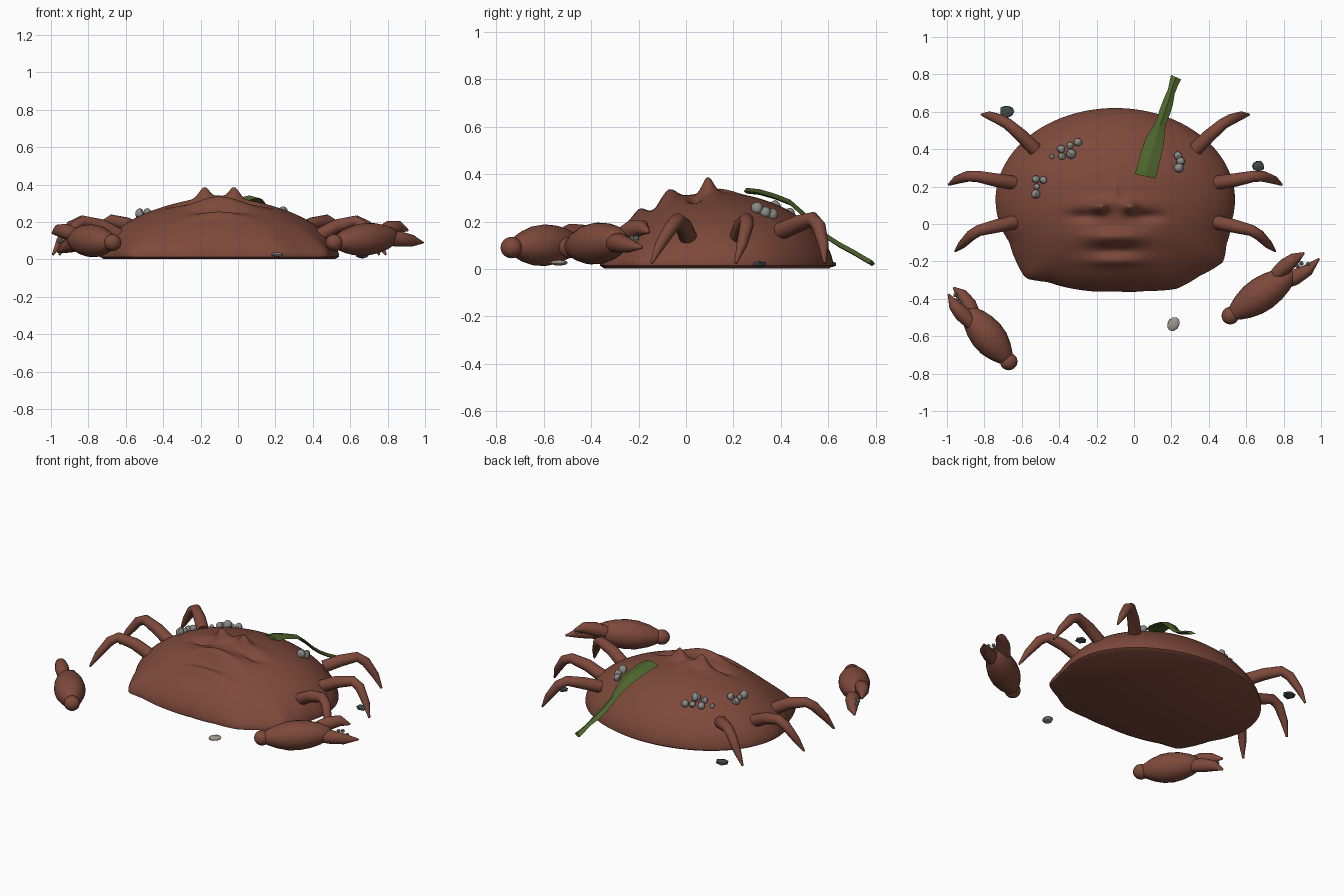
import bpy, bmesh, math, random
from mathutils import Vector, Matrix

random.seed(4)


def material(name, rgb):
    m = bpy.data.materials.new(name)
    m.diffuse_color = (*rgb, 1)
    return m


BROWN = material("shell brown", (0.205, 0.066, 0.043))
GREEN = material("seaweed green", (0.075, 0.125, 0.025))
GREY = material("barnacle grey", (0.26, 0.26, 0.25))
SLATE = material("slate stone", (0.05, 0.068, 0.072))
SAND = material("pale pebble", (0.36, 0.32, 0.28))


def finish(bm, name, mat, angle=40):
    bmesh.ops.recalc_face_normals(bm, faces=bm.faces[:])
    me = bpy.data.meshes.new(name)
    bm.to_mesh(me)
    bm.free()
    me.materials.append(mat)
    if angle:
        me.polygons.foreach_set("use_smooth", [True] * len(me.polygons))
        me.set_sharp_from_angle(angle=math.radians(angle))
    ob = bpy.data.objects.new(name, me)
    bpy.context.collection.objects.link(ob)
    return ob


def loft(bm, rings):
    """Skin a list of equal point rings and cap both ends."""
    vs = [[bm.verts.new(p) for p in ring] for ring in rings]
    n = len(vs[0])
    for a, b in zip(vs, vs[1:]):
        for i in range(n):
            j = (i + 1) % n
            bm.faces.new((a[i], a[j], b[j], b[i]))
    bm.faces.new(vs[0][::-1])
    bm.faces.new(vs[-1])


def tube(name, path, radii, mat=BROWN, flat=1.0, segs=14):
    """Round limb through path points; flat scales its height."""
    path = [Vector(p) for p in path]
    rings = []
    for k, (p, r) in enumerate(zip(path, radii)):
        t = (path[min(k + 1, len(path) - 1)] - path[max(k - 1, 0)]).normalized()
        side = t.cross(Vector((0, 0, 1))).normalized()
        up = side.cross(t)
        rings.append([p + side * r * math.cos(a) + up * r * flat * math.sin(a)
                      for a in (2 * math.pi * i / segs for i in range(segs))])
    bm = bmesh.new()
    loft(bm, rings)
    return finish(bm, name, mat)


def lump(name, pos, size, mat, sub=1, rough=0.0, smooth=None, turn=0.0):
    bm = bmesh.new()
    bmesh.ops.create_icosphere(bm, subdivisions=sub, radius=1)
    for v in bm.verts:
        v.co *= 1 + random.uniform(-rough, rough)
    bm.transform(Matrix.Translation(pos) @ Matrix.Rotation(turn, 4, 'Z')
                 @ Matrix.Diagonal((*size, 1)))
    return finish(bm, name, mat, smooth)


# Shell: domed ellipse with a chipped front rim and a furrowed face
CX, CY, RX, RY = -0.10, 0.13, 0.64, 0.49
RIM = [(-180, 1), (-152, 1), (-142, 1.06), (-131, 1.14), (-122, 1.06), (-108, 1.03),
       (-90, 1), (-75, 1.03), (-62, 1.10), (-50, 1.09), (-37, 1.13), (-28, 1.05),
       (-14, 1), (180, 1)]
# Relief bumps: x, y, spread x, spread y, height
RELIEF = [(-0.18, 0.09, 0.038, 0.032, 0.06), (-0.02, 0.09, 0.038, 0.032, 0.06),
          (-0.10, 0.11, 0.18, 0.04, 0.015), (-0.27, 0.04, 0.08, 0.03, -0.03),
          (0.07, 0.04, 0.08, 0.03, -0.03), (-0.10, -0.07, 0.15, 0.04, 0.045),
          (-0.10, -0.14, 0.13, 0.025, -0.02), (-0.10, -0.20, 0.15, 0.028, 0.022),
          (-0.10, 0.17, 0.02, 0.05, 0.012)]


def rim_scale(deg):
    for (a, s), (b, t) in zip(RIM, RIM[1:]):
        if a <= deg <= b:
            return s + (t - s) * (deg - a) / (b - a)
    return 1


def height(x, y):
    r2 = min(((x - CX) / RX) ** 2 + ((y - CY) / RY) ** 2, 1)
    z = 0.022 + 0.30 * (1 - r2) ** 0.6
    for bx, by, sx, sy, h in RELIEF:
        z += h * math.exp(-((x - bx) / sx) ** 2 - ((y - by) / sy) ** 2) * (1 - r2 ** 4)
    return z


SEGS, RINGS = 144, 60
rings = []
for k in range(-2, RINGS):
    ring = []
    for i in range(SEGS):
        a = 2 * math.pi * i / SEGS - math.pi
        f = rim_scale(math.degrees(a)) - 1
        r = math.cos(max(k, 0) / RINGS * math.pi / 2)
        x, y = CX + RX * r * math.cos(a), CY + RY * r * math.sin(a)
        z = height(x, y)
        if k < 0:
            z = 0.002 if k == -2 else 0.014
            r = 0.965 if k == -2 else 1.0
        s = r * (1 + f * r ** 8)
        ring.append((CX + RX * s * math.cos(a), CY + RY * s * math.sin(a), z))
    rings.append(ring)
bm = bmesh.new()
loft(bm, rings)
finish(bm, "shell", BROWN, 50)

# Walking legs: right-hand paths, mirrored about the shell's centre line
LEGS = {
    "front_leg": [(0.44, 0.01, 0.13), (0.53, -0.01, 0.18), (0.63, -0.035, 0.205),
                  (0.67, -0.06, 0.18), (0.72, -0.11, 0.10), (0.755, -0.145, 0.025)],
    "middle_leg": [(0.44, 0.22, 0.13), (0.54, 0.235, 0.18), (0.64, 0.255, 0.205),
                   (0.69, 0.255, 0.18), (0.75, 0.235, 0.10), (0.79, 0.21, 0.025)],
    "rear_leg": [(0.33, 0.40, 0.16), (0.40, 0.47, 0.19), (0.475, 0.535, 0.21),
                 (0.52, 0.56, 0.18), (0.575, 0.58, 0.10), (0.615, 0.585, 0.025)],
}
for name, path in LEGS.items():
    for side, word in ((1, "right"), (-1, "left")):
        pts = [(CX + side * (x - CX), y, z) for x, y, z in path]
        tube(word + "_" + name, pts, (0.038, 0.036, 0.030, 0.029, 0.022, 0.006))


# Loose claws: wrist, swollen palm, two fingers and a few teeth
def claw(word, wrist, end, fingers, teeth):
    w, e = Vector(wrist), Vector(end)
    lump(word + "_claw_wrist", w, (0.047, 0.047, 0.045), BROWN, 3, 0, 60)
    prof = [(0.0, 0.028), (0.08, 0.048), (0.2, 0.070), (0.36, 0.088), (0.52, 0.092),
            (0.68, 0.084), (0.82, 0.068), (0.93, 0.048), (1.0, 0.02)]
    tube(word + "_claw_palm", [w.lerp(e, t) for t, r in prof],
         [r for t, r in prof], BROWN, 0.95, 24)
    for i, path in enumerate(fingers):
        tube(f"{word}_claw_finger_{i + 1}", path, (0.036, 0.042, 0.032, 0.005))
    for i, p in enumerate(teeth):
        lump(f"{word}_claw_tooth_{i + 1}", p, (0.013, 0.013, 0.013), GREY)


claw("right", (0.515, -0.49, 0.09), (0.85, -0.26, 0.125),
     [[(0.76, -0.27, 0.14), (0.81, -0.225, 0.165), (0.86, -0.185, 0.175), (0.91, -0.155, 0.155)],
      [(0.78, -0.32, 0.11), (0.86, -0.285, 0.11), (0.93, -0.245, 0.10), (0.99, -0.185, 0.09)]],
     [(0.875, -0.225, 0.13), (0.895, -0.21, 0.13), (0.93, -0.215, 0.115)])
claw("left", (-0.67, -0.735, 0.09), (-0.895, -0.46, 0.11),
     [[(-0.87, -0.53, 0.13), (-0.92, -0.48, 0.15), (-0.96, -0.435, 0.155), (-0.992, -0.375, 0.14)],
      [(-0.85, -0.50, 0.09), (-0.885, -0.43, 0.08), (-0.925, -0.375, 0.065), (-0.965, -0.34, 0.04)]],
     [(-0.93, -0.42, 0.105), (-0.945, -0.405, 0.10), (-0.955, -0.38, 0.095)])

# Barnacles in clusters on the shell: x, y, radius
BARNACLES = [(-0.44, 0.36, 0.013), (-0.39, 0.40, 0.022), (-0.385, 0.362, 0.020),
             (-0.335, 0.375, 0.027), (-0.34, 0.42, 0.019), (-0.30, 0.437, 0.022),
             (-0.525, 0.24, 0.021), (-0.485, 0.235, 0.021), (-0.52, 0.20, 0.017),
             (-0.525, 0.16, 0.025), (0.235, 0.365, 0.022), (0.25, 0.335, 0.023),
             (0.24, 0.30, 0.026)]
for i, (x, y, r) in enumerate(BARNACLES):
    lump(f"barnacle_{i + 1}", (x, y, height(x, y) + r * 0.5), (r, r, r * 1.1), GREY, 2, 0.06, 30)

# Seaweed strand draped over the back: x, y, z, half width
WEED = [(0.06, 0.255, 0.328, 0.055), (0.075, 0.31, 0.322, 0.055), (0.09, 0.37, 0.305, 0.053),
        (0.11, 0.44, 0.278, 0.050), (0.13, 0.50, 0.225, 0.034), (0.148, 0.55, 0.172, 0.024),
        (0.165, 0.60, 0.130, 0.028), (0.182, 0.65, 0.098, 0.026), (0.20, 0.71, 0.066, 0.018),
        (0.212, 0.75, 0.042, 0.022), (0.225, 0.785, 0.022, 0.027)]
bm = bmesh.new()
loft(bm, [[(x - w, y + 0.012, z), (x, y, z + 0.014), (x + w, y - 0.012, z),
           (x, y, z - 0.010)] for x, y, z, w in WEED])
finish(bm, "seaweed", GREEN, 20)

# Stones and pebble on the sand
lump("left_stone", (-0.68, 0.60, 0.02), (0.043, 0.038, 0.016), SLATE, 1, 0.1)
lump("right_stone", (0.665, 0.31, 0.02), (0.036, 0.033, 0.014), SLATE, 1, 0.1)
lump("pebble", (0.21, -0.535, 0.026), (0.032, 0.040, 0.012), SAND, 2, 0.04, 30, -0.5)
